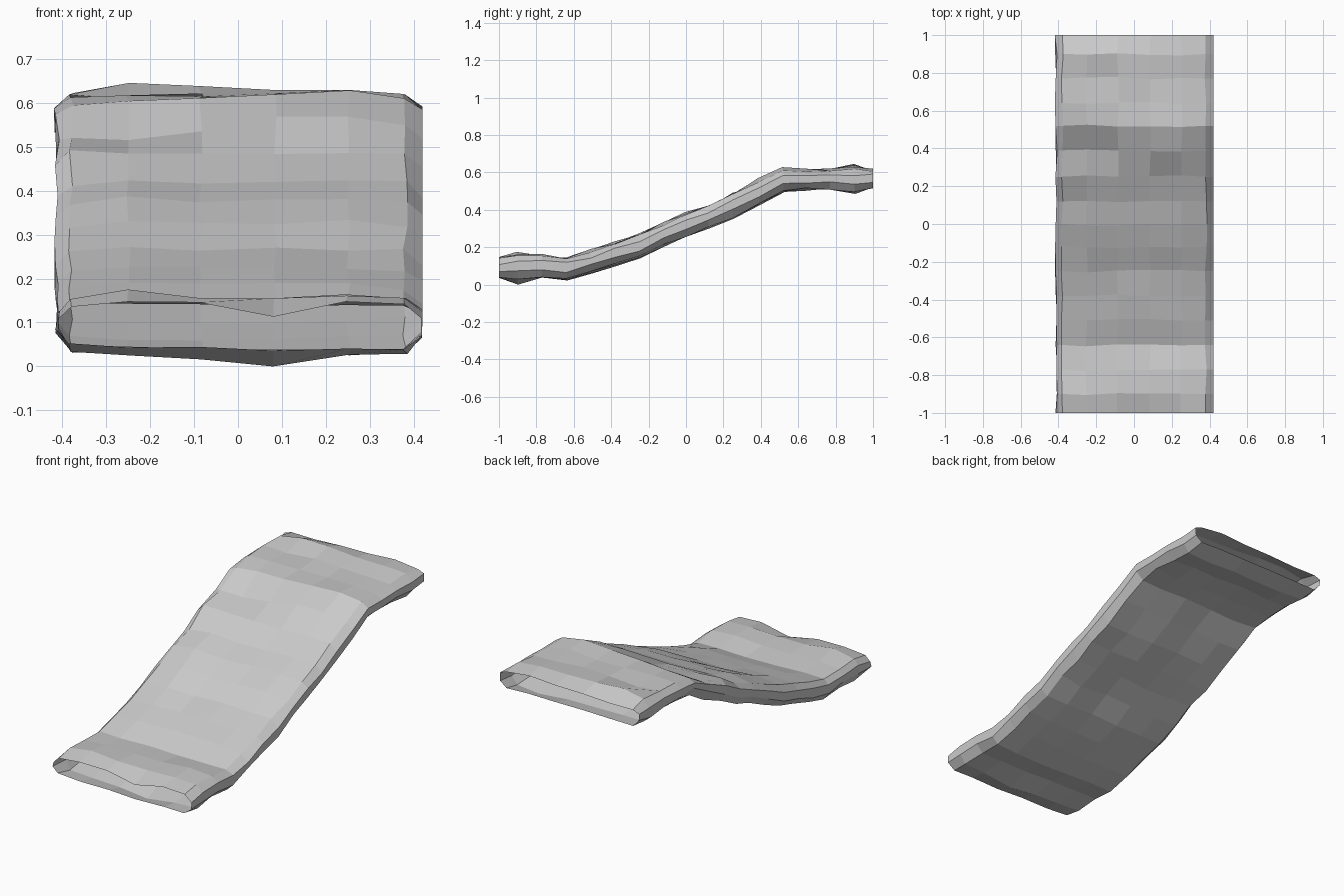
import bpy, bmesh, random

if "Cube" in bpy.data.objects:
    bpy.data.objects.remove(bpy.data.objects["Cube"])

random.seed(7)

# Stations along the ramp: y, upper surface height, lower surface height
STATIONS = [
    (-1.00, .145, .042), (-.90, .162, .028), (-.77, .158, .042), (-.64, .145, .033),
    (-.51, .182, .062), (-.38, .225, .103), (-.25, .267, .143), (-.12, .327, .205),
    (0.00, .375, .257), (.12, .423, .300), (.25, .490, .355), (.39, .562, .425),
    (.52, .615, .500), (.64, .615, .508), (.77, .615, .512), (.90, .622, .498),
    (1.00, .613, .515)]

# Cross-section loop: x, height fraction from lower (0) to upper (1) surface
HALF = [(.085, 1), (.25, 1), (.38, .96), (.42, .70), (.418, .34), (.38, .03), (.25, 0), (.085, 0)]
SECTION = HALF + [(-x, f) for x, f in reversed(HALF)]

# Distinct dents and bumps: (station, section point) -> height
DENTS = {
    (0, 0): .113, (1, 14): .175, (1, 7): 0.0, (1, 8): .016,
    (15, 14): .645, (15, 15): .638, (15, 13): .622, (15, 6): .485,
    (16, 14): .600, (16, 0): .610, (16, 15): .608,
    (12, 1): .628, (12, 14): .604, (12, 13): .594, (12, 12): .574,
    (11, 13): .520, (11, 14): .515, (11, 15): .535,
    (8, 14): .387, (8, 13): .367, (3, 8): .022}


def build_ramp():
    """Open, roughly hewn tube swept along the ramp line."""
    bm = bmesh.new()
    rings = []
    for s, (y, top, low) in enumerate(STATIONS):
        end = s in (0, len(STATIONS) - 1)
        ring = []
        for p, (x, f) in enumerate(SECTION):
            edge = abs(x) > .3
            z = low + (top - low) * f + random.uniform(-.008, .008)
            z = DENTS.get((s, p), z)
            px = x + random.uniform(-.006, .006) * (abs(x) < .4)
            if x < -.4:
                px = x + random.uniform(0, .014)
            py = y if end else y + random.uniform(-.008, .008) * (not edge)
            ring.append(bm.verts.new((px, py, z)))
        rings.append(ring)
    n = len(SECTION)
    for a, b in zip(rings, rings[1:]):
        for i in range(n):
            j = (i + 1) % n
            bm.faces.new((a[i], b[i], b[j], a[j]))
    bmesh.ops.recalc_face_normals(bm, faces=bm.faces)
    # Make sure the underside faces down
    bm.normal_update()
    lowest = min(bm.faces, key=lambda f: f.calc_center_median().z)
    if lowest.normal.z > 0:
        bmesh.ops.reverse_faces(bm, faces=bm.faces)
    mesh = bpy.data.meshes.new("sloped_walkway")
    bm.to_mesh(mesh)
    bm.free()
    obj = bpy.data.objects.new("sloped_walkway", mesh)
    bpy.context.collection.objects.link(obj)
    return obj


build_ramp()
